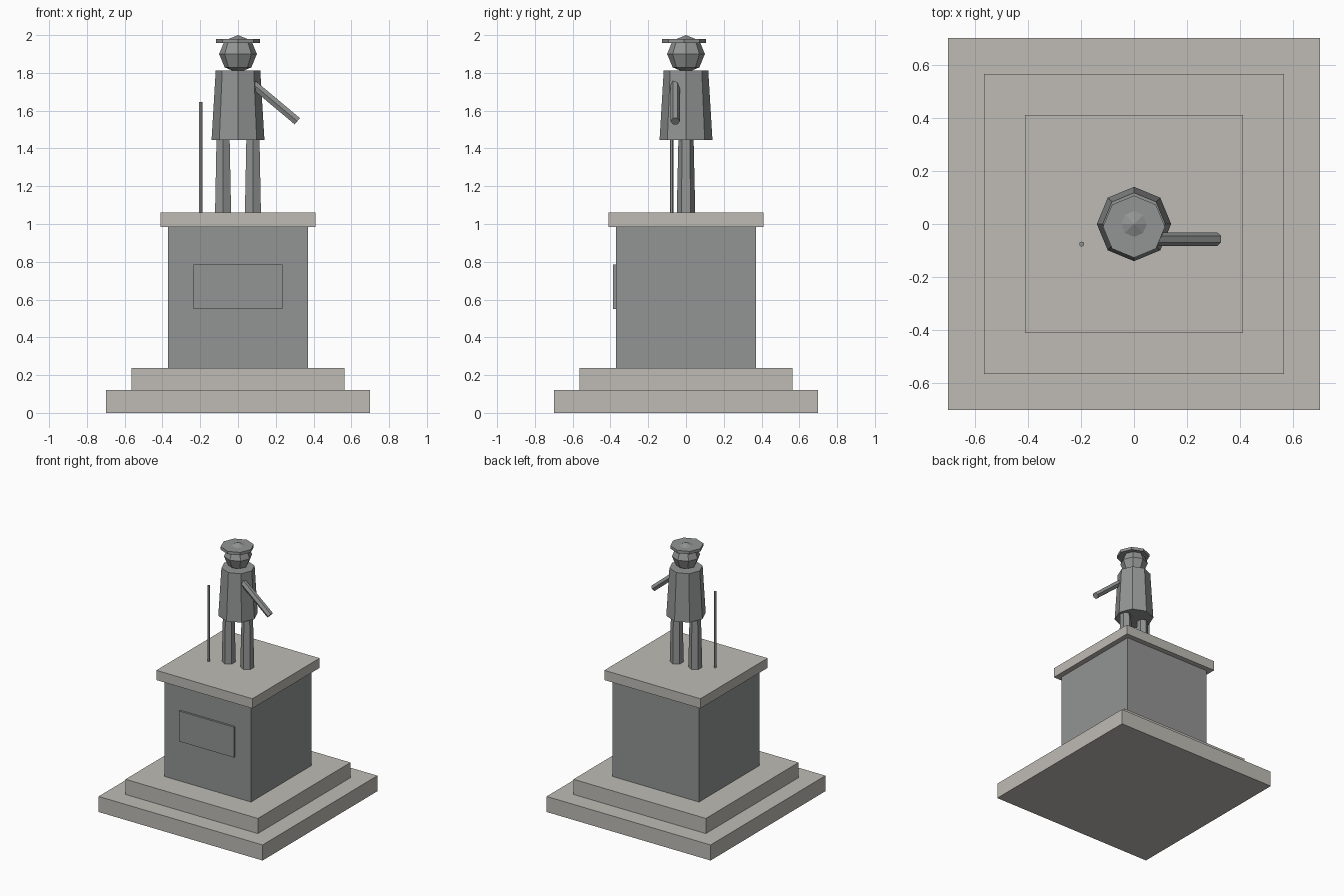
import bpy
import math
from mathutils import Vector

cube = bpy.data.objects.get("Cube")
if cube:
    bpy.data.objects.remove(cube, do_unlink=True)


def make_material(name, rgb):
    mat = bpy.data.materials.new(name)
    mat.use_nodes = True
    color = (*rgb, 1)
    mat.diffuse_color = color
    mat.node_tree.nodes["Principled BSDF"].inputs["Base Color"].default_value = color
    return mat


pale_stone = make_material("pale stone", (0.52, 0.50, 0.46))
grey_stone = make_material("grey stone", (0.29, 0.30, 0.295))


def finish(name, mat):
    obj = bpy.context.object
    obj.name = name
    obj.data.materials.append(mat)
    return obj


def box(name, size, center, mat):
    bpy.ops.mesh.primitive_cube_add(size=1, location=center)
    bpy.context.object.scale = size
    bpy.ops.object.transform_apply(location=False, rotation=False, scale=True)
    return finish(name, mat)


def slab(name, half, bottom, top, mat):
    return box(name, (2 * half, 2 * half, top - bottom), (0, 0, (bottom + top) / 2), mat)


def column(name, sides, r_bottom, r_top, x, y, bottom, top):
    # Primitive cones have a vertex pointing along y
    bpy.ops.mesh.primitive_cone_add(vertices=sides, radius1=r_bottom, radius2=r_top,
                                    depth=top - bottom, location=(x, y, (bottom + top) / 2))
    return finish(name, grey_stone)


# Stepped pedestal
slab("lower_step", 0.70, 0, 0.12, pale_stone)
slab("upper_step", 0.565, 0.12, 0.237, pale_stone)
slab("pedestal_block", 0.37, 0.237, 0.985, grey_stone)
slab("pedestal_cap", 0.41, 0.985, 1.06, pale_stone)
box("plaque", (0.47, 0.025, 0.235), (0, -0.373, 0.667), grey_stone)

# Standing figure
for side, sign in (("left", 1), ("right", -1)):
    column(side + "_leg", 6, 0.049, 0.04, sign * 0.079, 0, 1.06, 1.46)
column("coat", 8, 0.14, 0.118, 0, 0, 1.445, 1.812)
bpy.ops.mesh.primitive_uv_sphere_add(segments=8, ring_count=4, radius=0.1, location=(0, 0, 1.9))
finish("head", grey_stone)
column("cap_brim", 8, 0.117, 0.117, 0, -0.01, 1.958, 1.98)

# Outstretched left arm
start, end = Vector((0.05, -0.057, 1.765)), Vector((0.314, -0.057, 1.544))
arm = column("left_arm", 6, 0.025, 0.025, 0, 0, 0, (end - start).length)
arm.location = (start + end) / 2
arm.rotation_euler = (0, math.atan2(end.x - start.x, end.z - start.z), 0)

# Walking stick beside the right leg
column("walking_stick", 6, 0.01, 0.01, -0.197, -0.076, 1.06, 1.645)
